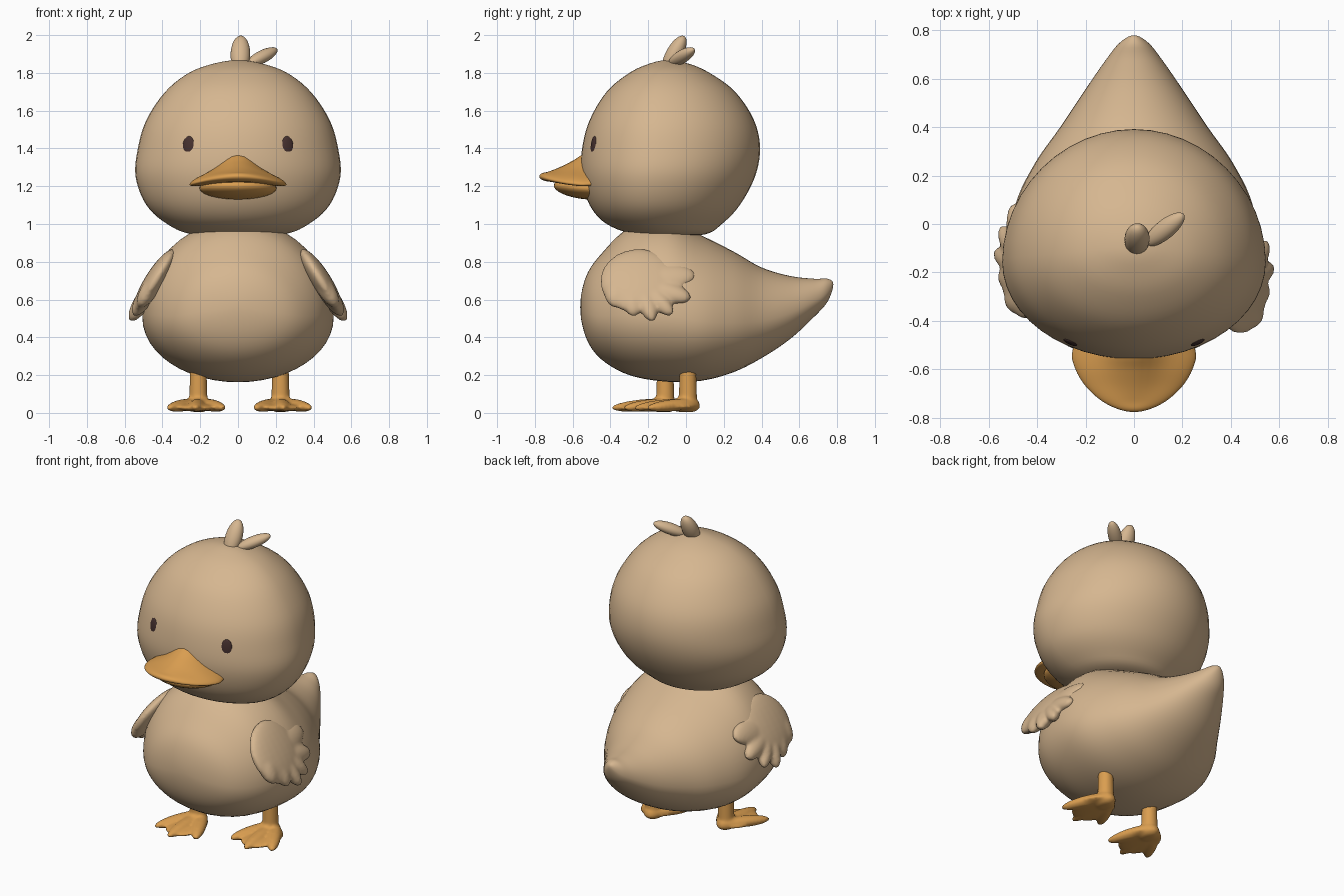
import bpy, bmesh
from math import sin, cos, pi, exp
from mathutils import Vector, Matrix

if "Cube" in bpy.data.objects:
    bpy.data.objects.remove(bpy.data.objects["Cube"])


def material(name, rgb):
    m = bpy.data.materials.new(name)
    m.use_nodes = True
    m.diffuse_color = (*rgb, 1)
    m.node_tree.nodes["Principled BSDF"].inputs["Base Color"].default_value = (*rgb, 1)
    return m


BEIGE = material("beige down", (0.67, 0.47, 0.28))
ORANGE = material("orange skin", (0.70, 0.34, 0.08))
BROWN = material("dark brown", (0.06, 0.03, 0.028))


def finish(name, bm, mat, voxel=0):
    bmesh.ops.recalc_face_normals(bm, faces=bm.faces)
    me = bpy.data.meshes.new(name)
    bm.to_mesh(me)
    bm.free()
    me.materials.append(mat)
    for p in me.polygons:
        p.use_smooth = True
    ob = bpy.data.objects.new(name, me)
    bpy.context.scene.collection.objects.link(ob)
    if voxel:  # melt overlapping blobs into one soft skin
        r = ob.modifiers.new("melt", "REMESH")
        r.mode, r.voxel_size, r.use_smooth_shade = "VOXEL", voxel, True
        s = ob.modifiers.new("soften", "SMOOTH")
        s.factor, s.iterations = 0.5, 4
    return ob


def spline(rows, steps=5):
    """Smooth rows of (t, low, high, half width, ...), rounded at both ends."""
    def flip(r):
        return (r[0], r[2], r[1], -r[3], *r[4:])
    p = [flip(rows[1]), *rows, flip(rows[-2])]
    out = []
    for i in range(1, len(p) - 2):
        for k in range(steps):
            t = k / steps
            out.append([b + 0.5 * t * (c - a + t * (2 * a - 5 * b + 4 * c - d
                        + t * (3 * (b - c) + d - a)))
                        for a, b, c, d in zip(*p[i - 1:i + 3])])
    return out + [list(rows[-1])]


def loft(name, rows, section, mat, sides=48):
    bm = bmesh.new()
    rings = [[bm.verts.new(section(r, 2 * pi * i / sides)) for i in range(sides)]
             for r in spline(rows)]
    for a, b in zip(rings, rings[1:]):
        for i in range(sides):
            j = (i + 1) % sides
            bm.faces.new((a[i], a[j], b[j], b[i]))
    bmesh.ops.remove_doubles(bm, verts=bm.verts, dist=1e-5)
    return finish(name, bm, mat)


def egg(r, a, f):
    """Egg section: widest point lies at fraction f between low and high."""
    t, lo, hi, w = r[:4]
    c = lo + (hi - lo) * f
    return w * cos(a), t, c + sin(a) * ((hi - c) if sin(a) > 0 else (c - lo))


def blob(bm, a, b, width, thick, normal=(0, 0, 1)):
    """Ellipsoid from a to b, with its thin direction along normal."""
    a, b = Vector(a), Vector(b)
    long = (b - a) / 2
    side = long.cross(Vector(normal)).normalized()
    n = side.cross(long).normalized()
    m = Matrix((side * width, n * thick, long)).transposed().to_4x4()
    m.translation = (a + b) / 2
    bmesh.ops.create_uvsphere(bm, u_segments=24, v_segments=16, radius=1, matrix=m)


def single(name, mat, *args):
    bm = bmesh.new()
    blob(bm, *args)
    return finish(name, bm, mat)


# Body with upturned tail, lofted front to back
loft("body", [
    (-.56, .56, .56, 0), (-.53, .40, .72, .21), (-.45, .285, .84, .35),
    (-.30, .20, .98, .46), (-.10, .165, 1.02, .505), (.08, .17, .94, .49),
    (.25, .215, .855, .41), (.40, .29, .77, .305), (.55, .39, .725, .205),
    (.68, .51, .71, .115), (.75, .59, .71, .058), (.78, .68, .68, 0)],
    lambda r, a: egg(r, a, .41), BEIGE)


# Head, lofted bottom to top
def head_section(r, a):
    x, t, v = egg(r, a, .43)
    return x, v, t


loft("head", [
    (.935, -.1, -.1, 0), (.945, -.27, .10, .24), (1.0, -.42, .19, .375),
    (1.1, -.51, .285, .485), (1.25, -.555, .365, .542), (1.4, -.55, .392, .53),
    (1.55, -.51, .36, .485), (1.7, -.42, .26, .385), (1.8, -.30, .125, .26),
    (1.85, -.19, .01, .125), (1.867, -.1, -.1, 0)], head_section, BEIGE)


# Bill: broad drooping corners with a raised central ridge
def bill_section(r, a):
    x, y, z = egg(r, a, .5)
    ridge = r[4] * exp(-(cos(a) / .4) ** 2) * max(0, sin(a))
    return x, y, z + ridge - .045 * (x / .255) ** 2


loft("upper_bill", [
    (-.42, 1.26, 1.26, 0, 0), (-.46, 1.215, 1.295, .21, .07),
    (-.53, 1.215, 1.295, .255, .08), (-.60, 1.215, 1.295, .242, .04),
    (-.67, 1.22, 1.285, .20, .015), (-.73, 1.225, 1.277, .135, 0),
    (-.765, 1.235, 1.268, .065, 0), (-.777, 1.252, 1.252, 0, 0)],
    bill_section, ORANGE)
single("lower_bill", ORANGE, (0, -.34, 1.175), (0, -.70, 1.205), .205, .06)

# Eyes, thin ovals lying on the face
for side, s in (("left", 1), ("right", -1)):
    single(side + "_eye", BROWN, (.26 * s, -.491, 1.352), (.26 * s, -.484, 1.465),
           .035, .012, (.37 * s, -.93, 0))

# Tuft on the crown
single("tall_tuft", BEIGE, (.01, -.115, 1.80), (.015, -.01, 1.995), .052, .045, (0, 1, 0))
single("short_tuft", BEIGE, (.05, -.085, 1.845), (.205, .04, 1.925), .04, .034)


# Wings: a flat palm with feather lobes, sloping outward
def wing_point(s, y, z, dy):
    return s * (.345 + (.85 - z) * .62), y + dy, z


FEATHERS = [(-.30, .70, .05, .73, .085), (-.24, .68, .025, .605, .06),
            (-.24, .70, -.075, .52, .05), (-.25, .70, -.175, .487, .05),
            (-.30, .72, -.275, .515, .06), (-.36, .74, -.37, .56, .07)]
for side, s, dy in (("left", 1, 0), ("right", -1, .06)):
    bm = bmesh.new()
    n = (.83 * s, 0, .56)
    blob(bm, wing_point(s, -.25, .865, dy), wing_point(s, -.25, .53, dy), .205, .055, n)
    for y0, z0, y1, z1, w in FEATHERS:
        blob(bm, wing_point(s, y0, z0, dy), wing_point(s, y1, z1, dy), w, .045, n)
    finish(side + "_wing", bm, BEIGE, .012)

# Legs and webbed feet, one stepping forward
for side, s, x, y in (("left", 1, .225, .01), ("right", -1, -.21, -.11)):
    bm = bmesh.new()
    bmesh.ops.create_cone(bm, cap_ends=True, segments=24, radius1=.05, radius2=.043,
                          depth=.24, matrix=Matrix.Translation((x, y, .15)))
    blob(bm, (x, y + .065, .035), (x, y - .10, .045), .06, .04)
    blob(bm, (x + .01 * s, y + .05, .035), (x + .01 * s, y - .25, .025), .115, .022)
    for tx, ty in ((-.135, -.22), (.015, -.285), (.16, -.215)):
        blob(bm, (x, y + .06, .055), (x + tx * s, y + ty, .026), .042, .032)
    for v in bm.verts:  # flat sole
        v.co.z = max(v.co.z, .004)
    finish(side + "_foot", bm, ORANGE, .01)
